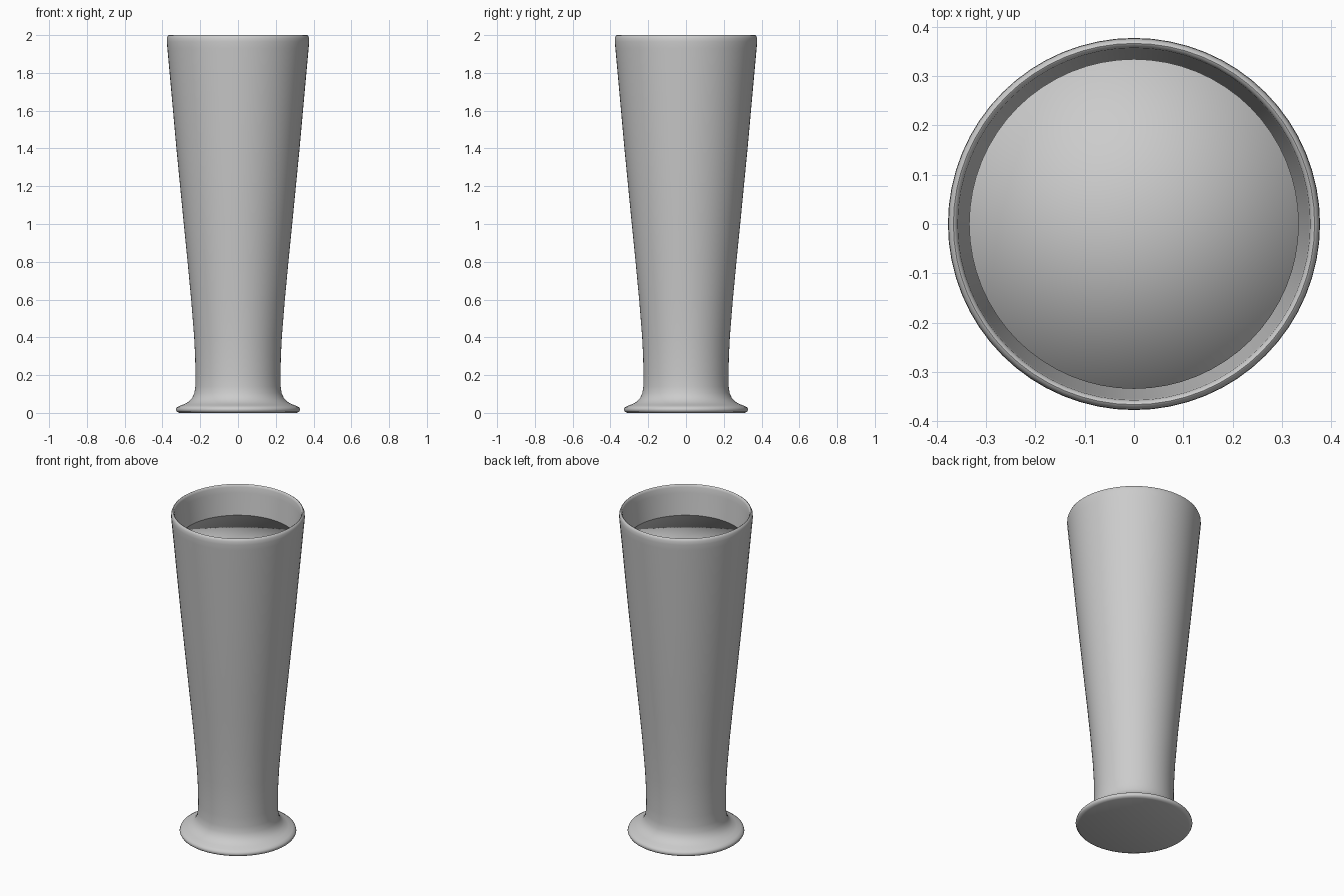
import bpy, bmesh, math

if "Cube" in bpy.data.objects:
    bpy.data.objects.remove(bpy.data.objects["Cube"])

SEG = 64


def lathe(name, profile, angle=None):
    """Spin an (r, z) profile around the z axis."""
    bm = bmesh.new()
    vs = [bm.verts.new((r, 0, z)) for r, z in profile]
    es = [bm.edges.new(p) for p in zip(vs, vs[1:])]
    bmesh.ops.spin(bm, geom=vs + es, cent=(0, 0, 0), axis=(0, 0, 1),
                   angle=2 * math.pi, steps=SEG, use_duplicate=False)
    bmesh.ops.remove_doubles(bm, verts=bm.verts, dist=1e-4)
    bmesh.ops.recalc_face_normals(bm, faces=bm.faces)
    me = bpy.data.meshes.new(name)
    bm.to_mesh(me)
    bm.free()
    ob = bpy.data.objects.new(name, me)
    bpy.context.collection.objects.link(ob)
    bpy.ops.object.select_all(action='DESELECT')
    ob.select_set(True)
    bpy.context.view_layer.objects.active = ob
    if angle is None:
        bpy.ops.object.shade_smooth()
    else:
        bpy.ops.object.shade_smooth_by_angle(angle=math.radians(angle))
    return ob


# Glass: flared foot, tapered wall, rounded rim, hollow inside
foot = [(0, 0), (0.31, 0), (0.324, 0.006), (0.329, 0.016), (0.325, 0.028),
        (0.31, 0.037), (0.285, 0.046), (0.26, 0.06), (0.242, 0.08),
        (0.231, 0.105), (0.226, 0.14)]
wall = [(0.225, 0.2), (0.227, 0.3), (0.232, 0.4), (0.248, 0.6), (0.267, 0.8),
        (0.287, 1.0), (0.326, 1.4), (0.362, 1.8), (0.374, 1.93)]
rim = [(0.377, 1.965), (0.376, 1.985), (0.371, 1.997), (0.366, 2.0),
       (0.361, 1.997), (0.357, 1.985)]
inside = [(0.354, 1.95), (0.337, 1.8), (0.30, 1.4), (0.262, 1.0),
          (0.223, 0.6), (0.203, 0.3), (0.19, 0.17), (0.15, 0.14), (0, 0.13)]
lathe("glass", foot + wall + rim + inside, 50)

# Drink filling the glass, softly shaded flat top
lathe("drink", [(0, 0.14), (0.145, 0.15), (0.184, 0.18), (0.199, 0.3),
                (0.219, 0.6), (0.258, 1.0), (0.296, 1.4), (0.334, 1.82),
                (0, 1.82)])
